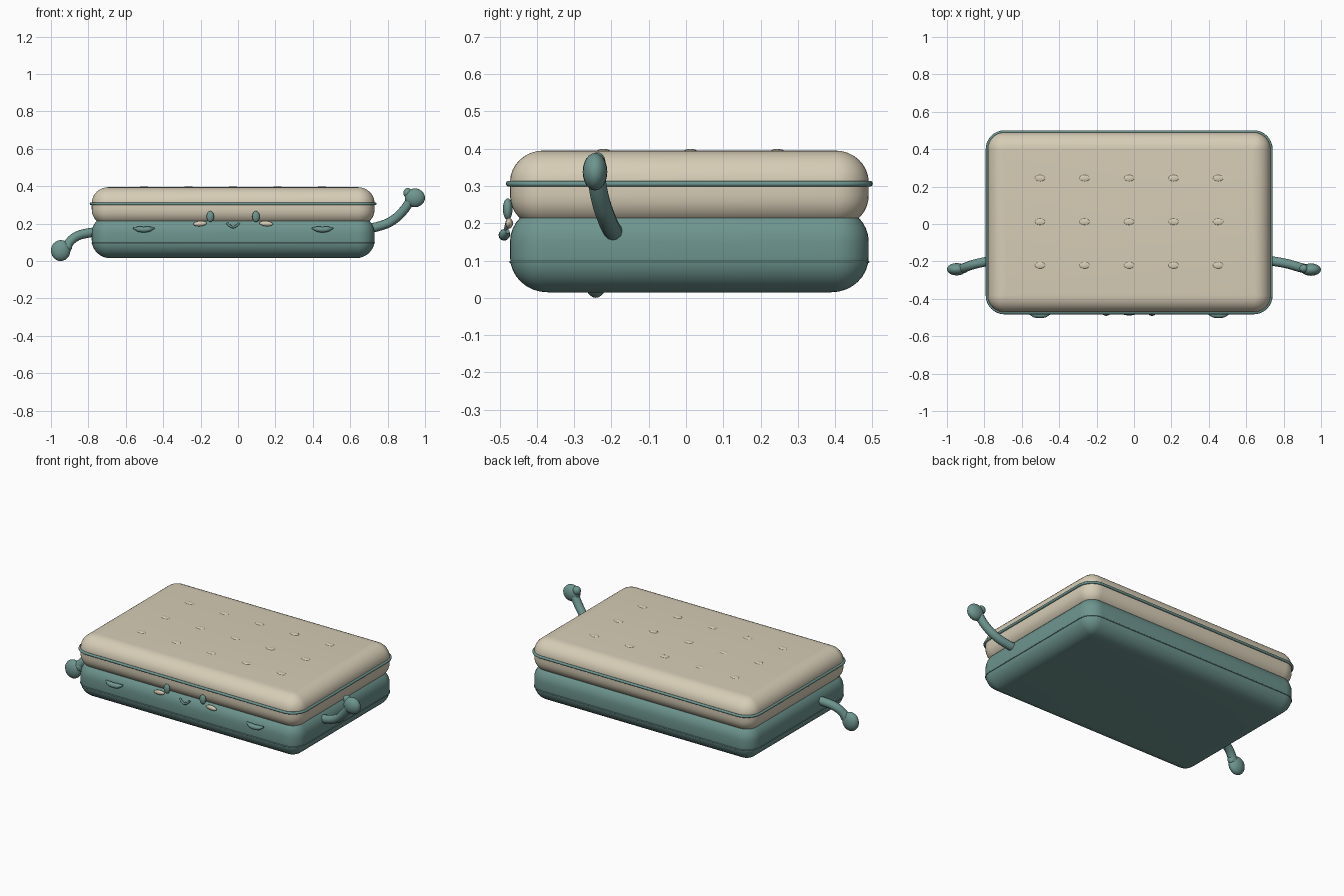
import bpy, bmesh, math
from mathutils import Matrix

if "Cube" in bpy.data.objects:
    bpy.data.objects.remove(bpy.data.objects["Cube"], do_unlink=True)


def material(name, rgb):
    m = bpy.data.materials.new(name)
    m.use_nodes = True
    m.diffuse_color = (*rgb, 1)
    m.node_tree.nodes["Principled BSDF"].inputs["Base Color"].default_value = (*rgb, 1)
    return m


TEAL = material("muted teal", (0.155, 0.30, 0.275))
CREAM = material("warm cream", (0.68, 0.61, 0.47))

CX, CY = -0.026, 0.009      # centre of the body
HX, HY = 0.756, 0.481       # half sizes of the body
CORNER = 0.09


def add_mesh(name, bm, mat):
    bmesh.ops.recalc_face_normals(bm, faces=bm.faces)
    mesh = bpy.data.meshes.new(name)
    bm.to_mesh(mesh)
    bm.free()
    mesh.materials.append(mat)
    obj = bpy.data.objects.new(name, mesh)
    bpy.context.collection.objects.link(obj)
    for o in bpy.context.selected_objects:
        o.select_set(False)
    obj.select_set(True)
    bpy.context.view_layer.objects.active = obj
    bpy.ops.object.shade_smooth_by_angle(angle=math.radians(40))
    return obj


def outline(inset, steps=8):
    """Rounded rectangle, pulled inwards by inset."""
    r = max(CORNER - inset, 0.012)
    pts = []
    for q, (sx, sy) in enumerate([(1, 1), (-1, 1), (-1, -1), (1, -1)]):
        for i in range(steps + 1):
            a = (q + i / steps) * math.pi / 2
            pts.append((CX + sx * (HX - inset - r) + r * math.cos(a),
                        CY + sy * (HY - inset - r) + r * math.sin(a)))
    return pts


def slab(name, profile, mat, closed=False):
    """Loft a rounded rectangle through (inset, height) pairs."""
    bm = bmesh.new()
    rings = [[bm.verts.new((x, y, z)) for x, y in outline(d)] for d, z in profile]
    pairs = list(zip(rings, rings[1:]))
    if closed:
        pairs.append((rings[-1], rings[0]))
    else:
        bm.faces.new(rings[0])
        bm.faces.new(rings[-1])
    for a, b in pairs:
        for i in range(len(a)):
            j = (i + 1) % len(a)
            bm.faces.new((a[i], a[j], b[j], b[i]))
    return add_mesh(name, bm, mat)


def arc(depth, z0, z1, start, end, steps=8):
    """Quarter-ellipse part of a profile; height runs from z0 by z1."""
    out = []
    for i in range(steps + 1):
        a = math.radians(start + (end - start) * i / steps)
        out.append((depth * (1 - math.cos(a)), z0 + z1 * math.sin(a)))
    return out


def blob(name, loc, size, mat, turn=0):
    bm = bmesh.new()
    bmesh.ops.create_uvsphere(bm, u_segments=20, v_segments=12, radius=1)
    bm.transform(Matrix.Translation(loc) @ Matrix.Rotation(turn, 4, "Y")
                 @ Matrix.Diagonal((*size, 1)))
    return add_mesh(name, bm, mat)


def tube(name, points, radius, mat, widths=None):
    curve = bpy.data.curves.new(name, "CURVE")
    curve.dimensions = "3D"
    curve.bevel_depth = radius
    curve.bevel_resolution = 4
    curve.use_fill_caps = True
    spline = curve.splines.new("BEZIER")
    spline.bezier_points.add(len(points) - 1)
    for i, (bp, p) in enumerate(zip(spline.bezier_points, points)):
        bp.co = p
        bp.handle_left_type = bp.handle_right_type = "AUTO"
        bp.radius = widths[i] if widths else 1
    temp = bpy.data.objects.new(name + "_path", curve)
    bpy.context.collection.objects.link(temp)
    graph = bpy.context.evaluated_depsgraph_get()
    mesh = bpy.data.meshes.new_from_object(temp.evaluated_get(graph))
    bm = bmesh.new()
    bm.from_mesh(mesh)
    bpy.data.objects.remove(temp, do_unlink=True)
    return add_mesh(name, bm, mat)


# Padded lower and upper halves
slab("lower_body", arc(0.10, 0.11, 0.095, -90, 0) + arc(0.10, 0.15, 0.095, 0, 90), TEAL)
slab("upper_body", arc(0.075, 0.275, 0.08, -90, 0) + arc(0.09, 0.31, 0.085, 0, 90), CREAM)

# Piping around the upper half and a fine seam around the lower half
for name, z, out, thick in [("upper_piping", 0.306, 0.003, 0.008),
                            ("lower_seam", 0.096, -0.001, 0.003)]:
    slab(name, [(-out + thick * math.cos(a), z + thick * math.sin(a))
                for a in [i * math.pi / 5 for i in range(10)]], TEAL, closed=True)

# Soft tufts on the top
for row in range(3):
    for col in range(5):
        blob(f"tuft_{row}_{col}", (CX + (col - 2) * 0.238, 0.012 + (row - 1) * 0.233, 0.394),
             (0.028, 0.017, 0.005), CREAM)

# Face, feet
front = CY - HY
for side, s in [("right", -1), ("left", 1)]:
    blob(f"{side}_eye", (CX + s * 0.122, front - 0.006, 0.238), (0.02, 0.013, 0.029), TEAL)
    blob(f"{side}_cheek", (CX + s * 0.177, front - 0.002, 0.2), (0.036, 0.010, 0.014),
         CREAM, s * 0.08)
    fx = CX + s * 0.478
    tube(f"{side}_foot", [(fx - 0.056, front - 0.006, 0.178), (fx - 0.025, front - 0.014, 0.17),
                          (fx + 0.025, front - 0.014, 0.17), (fx + 0.056, front - 0.006, 0.178)],
         0.015, TEAL, [0.35, 1, 1, 0.35])
tube("mouth", [(CX - 0.033, front - 0.006, 0.203), (CX - 0.014, front - 0.01, 0.186),
               (CX, front - 0.01, 0.181),
               (CX + 0.014, front - 0.01, 0.186), (CX + 0.033, front - 0.006, 0.203)],
     0.006, TEAL)

# Raised left arm and lowered right arm, each with a mitten hand
tube("left_arm", [(0.68, -0.19, 0.172), (0.75, -0.2, 0.185), (0.82, -0.213, 0.213),
                  (0.88, -0.23, 0.265), (0.93, -0.243, 0.335)], 0.025, TEAL)
blob("left_hand", (0.946, -0.244, 0.338), (0.054, 0.033, 0.05), TEAL)
blob("left_thumb", (0.908, -0.238, 0.364), (0.024, 0.022, 0.026), TEAL)
tube("right_arm", [(-0.72, -0.19, 0.158), (-0.8, -0.203, 0.15), (-0.87, -0.22, 0.128),
                   (-0.91, -0.235, 0.09), (-0.93, -0.24, 0.06)], 0.025, TEAL)
blob("right_hand", (-0.948, -0.242, 0.056), (0.052, 0.033, 0.056), TEAL)
blob("right_thumb", (-0.908, -0.238, 0.08), (0.022, 0.024, 0.03), TEAL)
